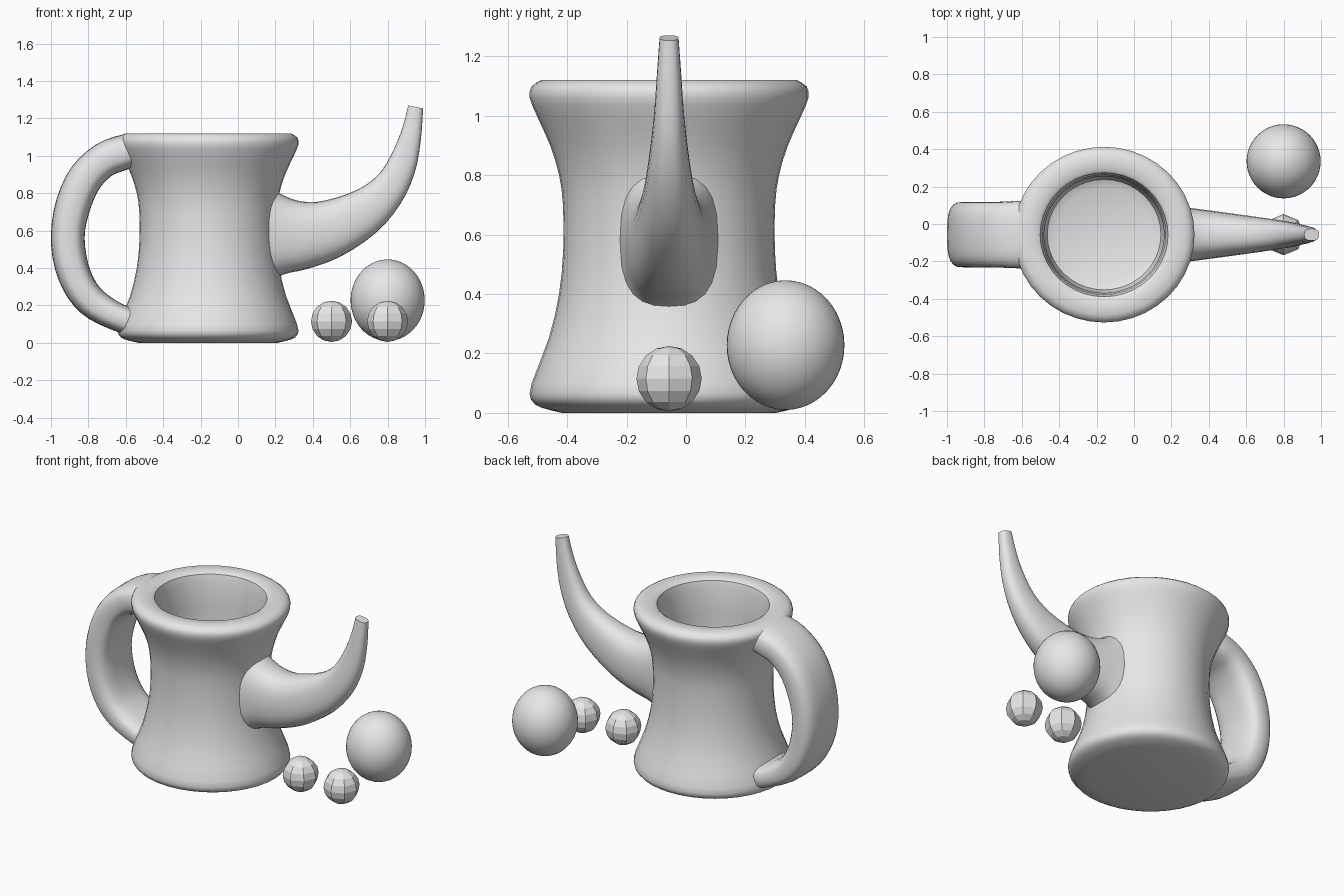
import bpy, bmesh, math
from mathutils import Vector

old = bpy.data.objects.get("Cube")
if old:
    bpy.data.objects.remove(old)

grey = bpy.data.materials.new("plain_grey")
grey.use_nodes = True
grey.diffuse_color = (0.8, 0.8, 0.8, 1)
grey.node_tree.nodes["Principled BSDF"].inputs["Base Color"].default_value = (0.8, 0.8, 0.8, 1)

CX, CY = -0.16, -0.057   # pot axis


def finish(name, bm, smooth=True):
    bmesh.ops.recalc_face_normals(bm, faces=bm.faces)
    mesh = bpy.data.meshes.new(name)
    bm.to_mesh(mesh)
    bm.free()
    mesh.materials.append(grey)
    obj = bpy.data.objects.new(name, mesh)
    bpy.context.collection.objects.link(obj)
    if smooth:
        bpy.ops.object.select_all(action='DESELECT')
        obj.select_set(True)
        bpy.context.view_layer.objects.active = obj
        bpy.ops.object.shade_smooth_by_angle(angle=math.radians(40))
    return obj


def refine(points, steps):
    """Smooth curve through points of any dimension."""
    pts = [Vector(p) for p in points]
    pts = [2 * pts[0] - pts[1]] + pts + [2 * pts[-1] - pts[-2]]
    out = []
    for a, b, c, d in zip(pts, pts[1:], pts[2:], pts[3:]):
        for i in range(steps):
            t = i / steps
            out.append(b + (c - a) * (t / 2) + (2 * a - 5 * b + 4 * c - d) * (t * t / 2)
                       + (3 * b - a - 3 * c + d) * (t ** 3 / 2))
    return out + [pts[-2]]


def skin(name, rings):
    """Join rings of points with quads and cap both ends."""
    bm = bmesh.new()
    loops = [[bm.verts.new(p) for p in ring] for ring in rings]
    n = len(loops[0])
    for lo, hi in zip(loops, loops[1:]):
        for i in range(n):
            j = (i + 1) % n
            bm.faces.new((lo[i], lo[j], hi[j], hi[i]))
    bm.faces.new(loops[0])
    bm.faces.new(loops[-1])
    return finish(name, bm)


def tube(name, stations, power, steps=3, n=24):
    """Each station: outer x, z, inner x, z, half width."""
    def bend(v):
        return math.copysign(abs(v) ** power, v)
    rings = []
    centre = Vector((0, CY, 0))
    sections = [(Vector(o), Vector(i)) for o, i in zip(
        refine([(s[0], s[1], s[4]) for s in stations], steps),
        refine([(s[2], s[3], s[4]) for s in stations], steps))]
    for outer, inner in sections:
        a = Vector((outer.x, 0, outer.y))
        b = Vector((inner.x, 0, inner.y))
        ring = []
        for k in range(n):
            t = math.tau * k / n
            ring.append(centre + (a + b) / 2 + (a - b) / 2 * bend(math.cos(t))
                        + Vector((0, outer.z * bend(math.sin(t)), 0)))
        rings.append(ring)
    return skin(name, rings)


# Hollow waisted pot: outside, rounded rim, then the inner wall and floor
outside = [(0.36, 0), (0.43, 0.018), (0.465, 0.045), (0.462, 0.1), (0.405, 0.25),
           (0.37, 0.4), (0.356, 0.55), (0.357, 0.7), (0.37, 0.8), (0.40, 0.9),
           (0.445, 1.0), (0.469, 1.06), (0.463, 1.098), (0.43, 1.12)]
inside = [(0.35, 1.12), (0.332, 1.108), (0.32, 1.06), (0.312, 0.9),
          (0.312, 0.2), (0.295, 0.14), (0.25, 0.12)]
profile = refine(outside, 2) + [Vector(p) for p in inside]
skin("pot_body", [[(CX + 1.03 * p.x * math.cos(math.tau * k / 40),
                    CY + p.x * math.sin(math.tau * k / 40), p.y) for k in range(40)]
                  for p in profile])

# Broad flat handle
tube("handle", [(-0.53, 1.113, -0.53, 0.95, 0.175), (-0.62, 1.113, -0.61, 0.92, 0.18),
                (-0.76, 1.06, -0.68, 0.89, 0.175), (-0.89, 0.94, -0.75, 0.81, 0.175),
                (-0.97, 0.77, -0.80, 0.68, 0.175), (-1.0, 0.58, -0.82, 0.56, 0.175),
                (-0.98, 0.40, -0.80, 0.42, 0.175), (-0.91, 0.24, -0.75, 0.31, 0.175),
                (-0.80, 0.13, -0.68, 0.245, 0.175), (-0.62, 0.05, -0.60, 0.2, 0.18),
                (-0.5, 0.03, -0.5, 0.17, 0.175)], 0.65)

# Tapering curved spout
tube("spout", [(0.165, 0.84, 0.165, 0.32, 0.165), (0.25, 0.785, 0.25, 0.368, 0.15),
               (0.35, 0.755, 0.37, 0.395, 0.135), (0.47, 0.762, 0.55, 0.462, 0.115),
               (0.64, 0.82, 0.74, 0.59, 0.09), (0.76, 0.91, 0.87, 0.745, 0.07),
               (0.84, 1.05, 0.945, 0.91, 0.052), (0.885, 1.17, 0.977, 1.08, 0.042),
               (0.91, 1.27, 0.99, 1.253, 0.032)], 0.8)


def ball(name, centre, radius, height, segments, rings, smooth):
    bm = bmesh.new()
    bmesh.ops.create_uvsphere(bm, u_segments=segments, v_segments=rings, radius=1)
    bmesh.ops.scale(bm, vec=(radius, radius, height), verts=bm.verts)
    bmesh.ops.translate(bm, vec=centre, verts=bm.verts)
    return finish(name, bm, smooth)


# Loose balls beside the pot
ball("large_ball", (0.8, 0.335, 0.228), 0.198, 0.218, 48, 24, True)
for name, x in (("small_ball_inner", 0.5), ("small_ball_outer", 0.8)):
    ball(name, (x, CY, 0.115), 0.11, 0.11, 8, 8, False)
